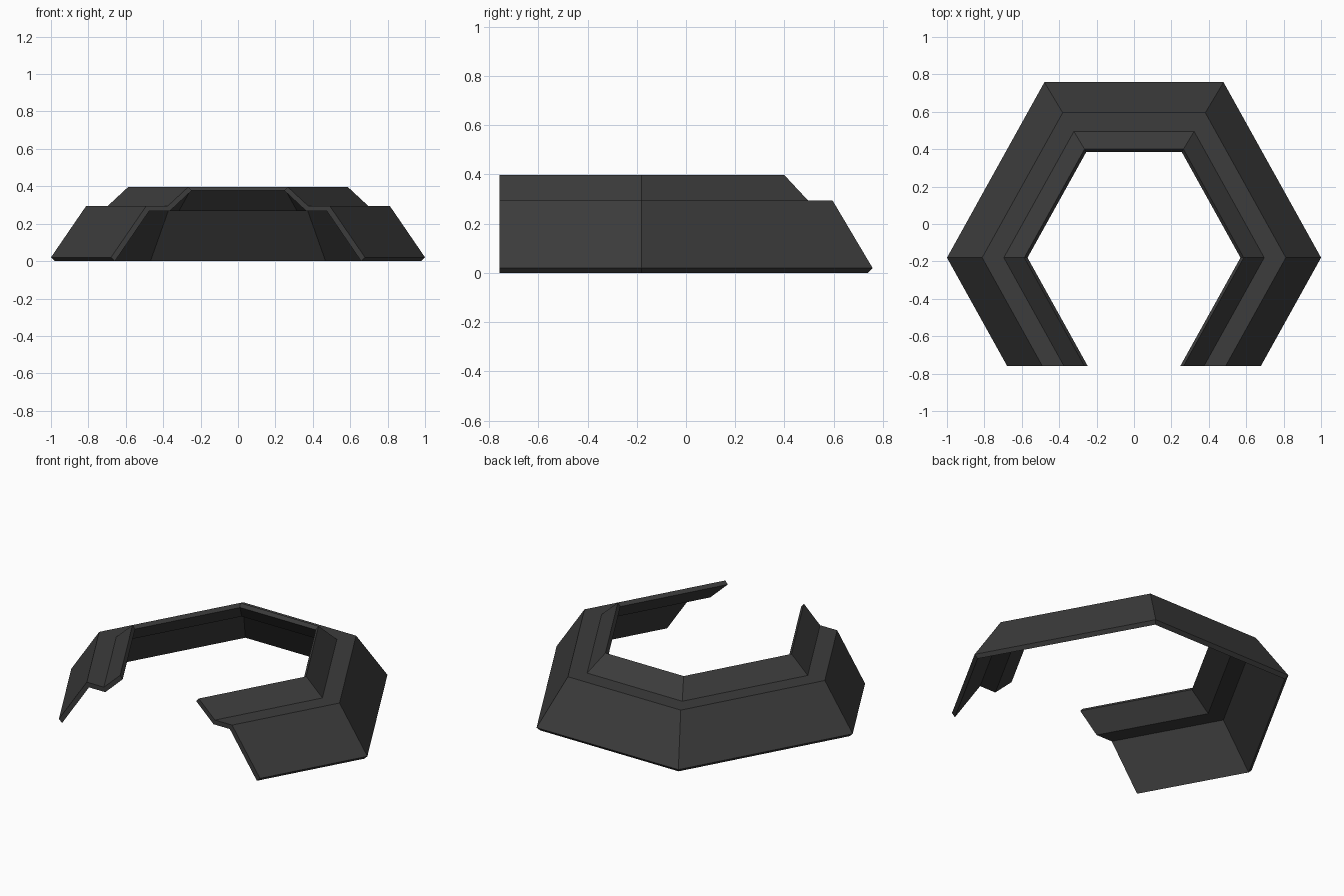
import bpy
import bmesh

cube = bpy.data.objects.get("Cube")
if cube:
    bpy.data.objects.remove(cube, do_unlink=True)

# One dark material
charcoal = bpy.data.materials.new("charcoal")
charcoal.use_nodes = True
colour = (0.045, 0.045, 0.045, 1.0)
charcoal.diffuse_color = colour
bsdf = charcoal.node_tree.nodes["Principled BSDF"]
bsdf.inputs["Base Color"].default_value = colour
bsdf.inputs["Roughness"].default_value = 0.8

BACK = 0.758      # outermost back edge
FRONT = -0.758    # cut-off plane of the two arms
CORNER = -0.18    # y of the side corners
SLOPE = 1.8       # run of the slanted sides, y per x
MITRE = 0.866     # wall offset to corner offset

# Stepped wall section as (back y, z): outer skin up, inner skin down
section = [
    (BACK, 0.02), (0.595, 0.295), (0.495, 0.295), (0.40, 0.397),
    (0.385, 0.377), (0.487, 0.267), (0.582, 0.267), (0.74, 0.0),
]


def half_path(y):
    """Front end, side corner and back corner on the +x half."""
    side = 1 - (BACK - y) / MITRE
    return [
        (side - (CORNER - FRONT) / SLOPE, FRONT),
        (side, CORNER),
        (side - (y - CORNER) / SLOPE, y),
    ]


# Sweep the section along the open hexagon
bm = bmesh.new()
loops = []
for y, z in section:
    half = half_path(y)
    path = half + [(-px, py) for px, py in reversed(half)]
    loops.append([bm.verts.new((px, py, z)) for px, py in path])

count = len(section)
for i in range(count):
    a, b = loops[i], loops[(i + 1) % count]
    for j in range(len(a) - 1):
        bm.faces.new((a[j], a[j + 1], b[j + 1], b[j]))

# Close the two arm ends
for end in (0, -1):
    bm.faces.new([loop[end] for loop in loops])

bmesh.ops.recalc_face_normals(bm, faces=bm.faces[:])
mesh = bpy.data.meshes.new("stepped_collar")
bm.to_mesh(mesh)
bm.free()
mesh.materials.append(charcoal)
collar = bpy.data.objects.new("stepped_collar", mesh)
bpy.context.collection.objects.link(collar)
